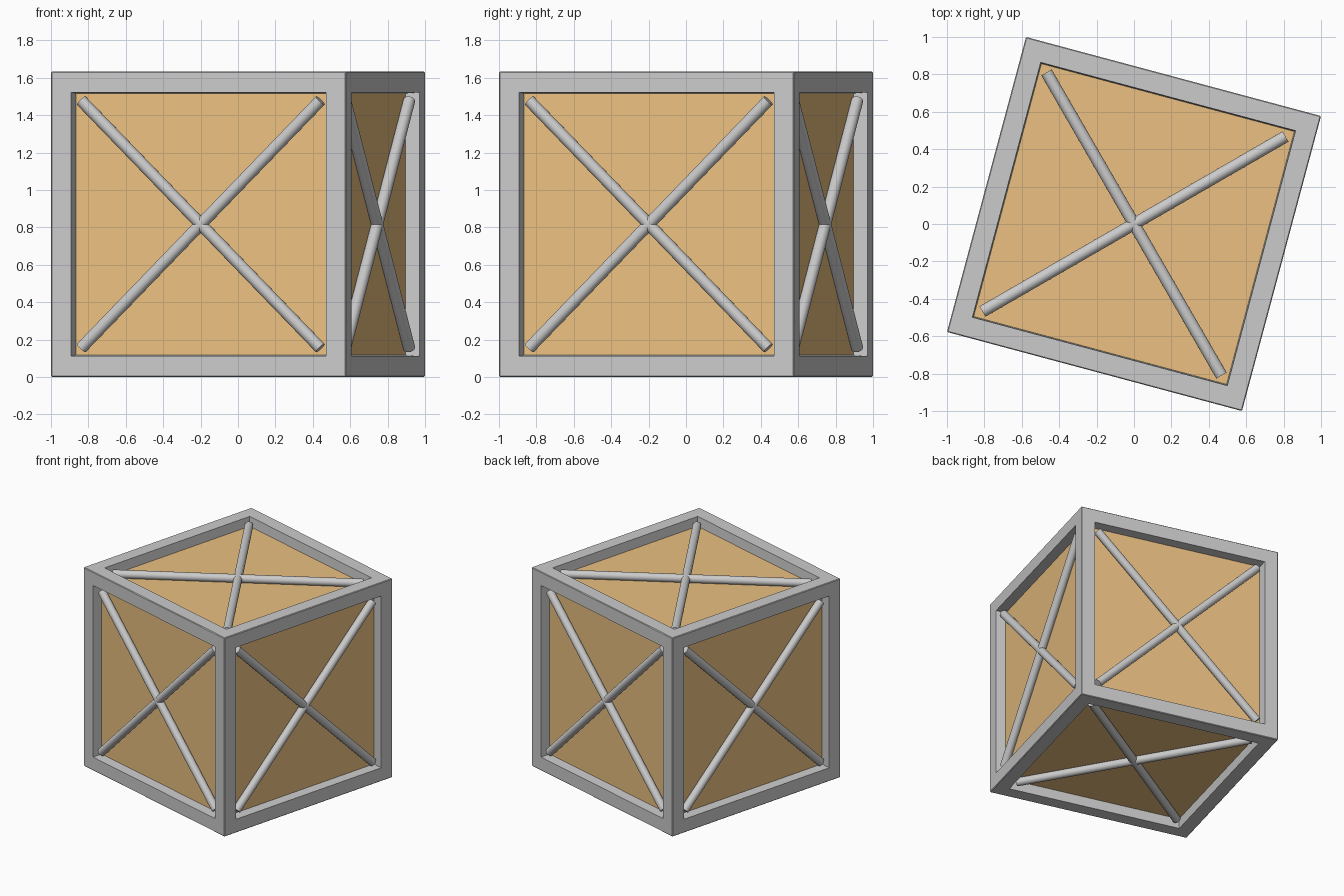
import bpy, bmesh, math
from mathutils import Matrix, Vector

if "Cube" in bpy.data.objects:
    bpy.data.objects.remove(bpy.data.objects["Cube"])

S = 1.633            # cube side
H = S / 2
BORDER = 0.155       # frame width
DEPTH = 0.078        # panel recess
R = 0.032            # brace radius
PLACE = Matrix.Translation((0, 0, H)) @ Matrix.Rotation(math.radians(-15), 4, 'Z')

wood = bpy.data.materials.new("orange_panel")
wood.diffuse_color = (0.83, 0.53, 0.22, 1)
wood.use_nodes = True
wood.node_tree.nodes["Principled BSDF"].inputs["Base Color"].default_value = wood.diffuse_color


def add(name, bm, mat=None):
    me = bpy.data.meshes.new(name)
    bm.normal_update()
    bm.to_mesh(me)
    bm.free()
    ob = bpy.data.objects.new(name, me)
    bpy.context.collection.objects.link(ob)
    ob.matrix_world = PLACE
    if mat:
        me.materials.append(mat)
    return ob


# Frame: cube with bevelled edges and a recessed opening on every side
bm = bmesh.new()
bmesh.ops.create_cube(bm, size=S)
bmesh.ops.bevel(bm, geom=bm.edges[:], offset=0.005, segments=1, affect='EDGES')
sides = [f for f in bm.faces if f.calc_area() > 1]
bmesh.ops.inset_individual(bm, faces=sides, thickness=BORDER - 0.005)
bmesh.ops.inset_individual(bm, faces=sides, thickness=0.008, depth=-DEPTH)
bmesh.ops.delete(bm, geom=sides, context='FACES')
add("frame", bm)

# Panels: inner box closing the openings
bm = bmesh.new()
bmesh.ops.create_cube(bm, size=2 * (H - DEPTH + 0.0005))
add("panels", bm, wood)

# Cross braces: two diagonal rods on each of the six sides
half = H - BORDER
turns = [Matrix.Rotation(math.radians(90 * i), 4, 'Z') @ Matrix.Rotation(math.radians(90), 4, 'X')
         for i in range(4)]
turns += [Matrix.Identity(4), Matrix.Rotation(math.pi, 4, 'X')]
names = ["front", "right", "back", "left", "top", "bottom"]
for name, turn in zip(names, turns):
    bm = bmesh.new()
    for a in (45, -45):
        m = (turn @ Matrix.Translation((0, 0, H - DEPTH + R))
             @ Matrix.Rotation(math.radians(a), 4, 'Z') @ Matrix.Rotation(math.pi / 2, 4, 'Y'))
        bmesh.ops.create_cone(bm, cap_ends=True, segments=24, radius1=R, radius2=R,
                              depth=2 * half * math.sqrt(2), matrix=m)
    ob = add(name + "_cross_brace", bm)
    bpy.ops.object.select_all(action='DESELECT')
    bpy.context.view_layer.objects.active = ob
    ob.select_set(True)
    bpy.ops.object.shade_smooth_by_angle(angle=math.radians(35))
